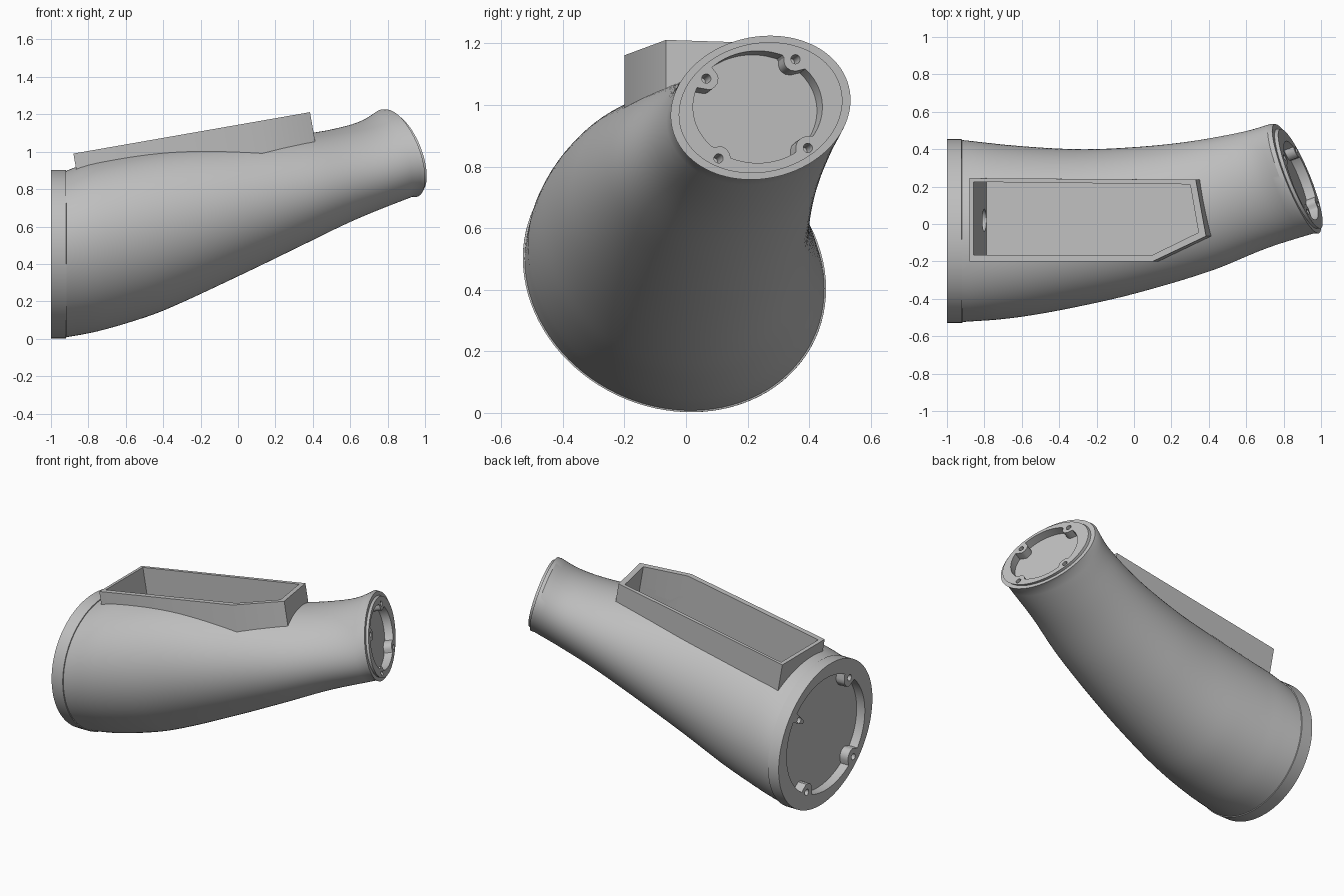
import bpy, bmesh, math
from mathutils import Vector

if "Cube" in bpy.data.objects:
    bpy.data.objects.remove(bpy.data.objects["Cube"], do_unlink=True)

SIDES = 96
grey = bpy.data.materials.new("plain_grey")
grey.use_nodes = True
grey.diffuse_color = (0.52, 0.52, 0.52, 1)
grey.node_tree.nodes["Principled BSDF"].inputs["Base Color"].default_value = (0.52, 0.52, 0.52, 1)


def loft(name, rings):
    """Closed solid skinned over matching rings of points."""
    bm = bmesh.new()
    loops = [[bm.verts.new(p) for p in ring] for ring in rings]
    n = len(loops[0])
    for a, b in zip(loops, loops[1:]):
        for i in range(n):
            j = (i + 1) % n
            bm.faces.new((a[i], a[j], b[j], b[i]))
    bm.faces.new(loops[0][::-1])
    bm.faces.new(loops[-1])
    bmesh.ops.recalc_face_normals(bm, faces=bm.faces)
    mesh = bpy.data.meshes.new(name)
    bm.to_mesh(mesh)
    bm.free()
    mesh.materials.append(grey)
    obj = bpy.data.objects.new(name, mesh)
    bpy.context.collection.objects.link(obj)
    return obj


def prism(name, points, axis, up, down):
    return loft(name, [[p + axis * d for p in points] for d in (up, -down)])


def cut(targets, cutter):
    for obj in targets:
        mod = obj.modifiers.new("cut", "BOOLEAN")
        mod.operation, mod.solver, mod.object = "DIFFERENCE", "EXACT", cutter
        bpy.context.view_layer.objects.active = obj
        bpy.ops.object.modifier_apply(modifier=mod.name)
    bpy.data.objects.remove(cutter, do_unlink=True)


def guide(points, x):
    """Smooth curve through (x, value) points, clamped at both ends."""
    if x <= points[0][0]:
        return points[0][1]
    if x >= points[-1][0]:
        return points[-1][1]

    def slope(i):
        a, b = points[max(i - 1, 0)], points[min(i + 1, len(points) - 1)]
        return (b[1] - a[1]) / (b[0] - a[0])
    i = max(k for k, p in enumerate(points) if p[0] <= x)
    (x0, v0), (x1, v1) = points[i], points[i + 1]
    h = x1 - x0
    t = (x - x0) / h
    return ((1 + 2 * t) * (1 - t) ** 2 * v0 + t * (1 - t) ** 2 * h * slope(i)
            + t * t * (3 - 2 * t) * v1 + t * t * (t - 1) * h * slope(i + 1))


# Silhouette guides of the tube
BACK = [(-0.92, .455), (-.7, .425), (-.3, .40), (0, .41), (.3, .44), (.6, .495), (.74, .535)]
FRONT = [(-0.92, -.53), (-.6, -.495), (-.3, -.44), (0, -.37), (.4, -.25), (.7, -.13), (.95, -.05)]
TOP = [(-0.92, .90), (-.8, .94), (-.4, 1.015), (0, 1.055), (.4, 1.1), (.6, 1.14), (.7, 1.175), (.785, 1.225)]
BOTTOM = [(-0.92, .005), (-.8, .03), (-.6, .085), (-.4, .155), (0, .34), (.3, .485), (.6, .63), (.91, .76)]
TILT_Y, TILT_Z = -0.37, -0.27
NECK = 0.845


def section(x, scale=1.0):
    """Cross-section that leans over gradually toward the narrow end."""
    f = min(1, (x + 1) / (NECK + 1)) ** 1.5
    g = min(x, NECK)
    back, front = guide(BACK, g + TILT_Y * f * .29), guide(FRONT, g - TILT_Y * f * .29)
    top, low = guide(TOP, g + TILT_Z * f * .23), guide(BOTTOM, g - TILT_Z * f * .23)
    yc, zc = (back + front) / 2, (top + low) / 2
    ry, rz = (back - front) / 2 * scale, (top - low) / 2 * scale
    shear = (-.05 * (1 - f) + .025 * f) * scale
    ring = []
    for i in range(SIDES):
        t = math.tau * i / SIDES
        dy, dz = ry * math.cos(t), rz * math.sin(t) + shear * math.cos(t)
        ring.append(Vector((x + f * (TILT_Y * dy + TILT_Z * dz), yc + dy, zc + dz)))
    return ring


# Tapering tube with a wide collar, a narrow flange and a stepped end disc
STEPS = 44
rings = [section(-1), section(-.92)]
for i in range(STEPS + 1):
    x = -.919 + (NECK + .919) * i / STEPS
    rings.append(section(x, .988 + .012 * min(1, i / 4)))
rings += [section(.87), section(.8705, .91), section(.89, .91)]
tube = loft("tapered_tube", rings)


# Recessed ends: an oval pocket scalloped around four screw bosses
def end_recess(centre, ry, rz, tilt, axis, bosses, boss_r, hole_r, depth):
    def on_face(y, z):
        return Vector((centre[0] + tilt[0] * (y - centre[1]) + tilt[1] * (z - centre[2]), y, z))

    outline = []
    for i in range(160):
        t = math.tau * i / 160
        s = 1.0
        while True:
            y, z = s * ry * math.cos(t), s * rz * math.sin(t)
            if all(math.hypot(y - b[0], z - b[1]) >= boss_r for b in bosses):
                break
            s -= .01
        outline.append(on_face(centre[1] + y, centre[2] + z))
    cut([tube], prism("recess_cutter", outline, axis, .05, depth))
    for by, bz in bosses:
        hole = [on_face(centre[1] + by + hole_r * math.cos(math.tau * i / 20),
                        centre[2] + bz + hole_r * math.sin(math.tau * i / 20)) for i in range(20)]
        cut([tube], prism("screw_cutter", hole, axis, .05, depth))


end_recess((.89, .232, .993), .21, .182, (TILT_Y, TILT_Z), Vector((1, -TILT_Y, -TILT_Z)).normalized(),
           [(-.167, .092), (.123, .155), (.163, -.133), (-.127, -.167)], .038, .015, .05)
end_recess((-1, -.04, .452), .41, .37, (0, 0), Vector((-1, 0, 0)),
           [(-.25, .28), (.28, .2), (-.29, -.26), (.2, -.31)], .055, .02, .06)

# Five-sided housing on top, leaning with the tube
SLOPE = 0.175
lean = Vector((-SLOPE, 0, 1)).normalized()


def rim(points):
    return [Vector((x, y, .99 + SLOPE * (x + .88))) for x, y in points]


outer = rim([(-.88, .245), (.33, .237), (.385, -.065), (.10, -.2), (-.88, -.2)])
inner = rim([(-.857, .225), (.30, .212), (.345, -.045), (.10, -.165), (-.857, -.165)])
housing = prism("top_housing", outer, lean, 0, .28)
cut([tube, housing], prism("pocket_cutter", inner, lean, .05, .4))

# Blind cable hole low in the pocket's wide-end wall
along = Vector((1, 0, SLOPE)).normalized()
start = Vector((-.857, .02, .994)) - lean * .33
disc = [start + Vector((0, 1, 0)) * .06 * math.cos(math.tau * i / 32)
        + lean * .06 * math.sin(math.tau * i / 32) for i in range(32)]
cut([tube], prism("cable_cutter", disc, along, .05, .05))

# Smooth skin with crisp edges
for obj in (tube, housing):
    bpy.ops.object.select_all(action="DESELECT")
    obj.select_set(True)
    bpy.context.view_layer.objects.active = obj
    bpy.ops.object.shade_smooth_by_angle(angle=math.radians(30))
